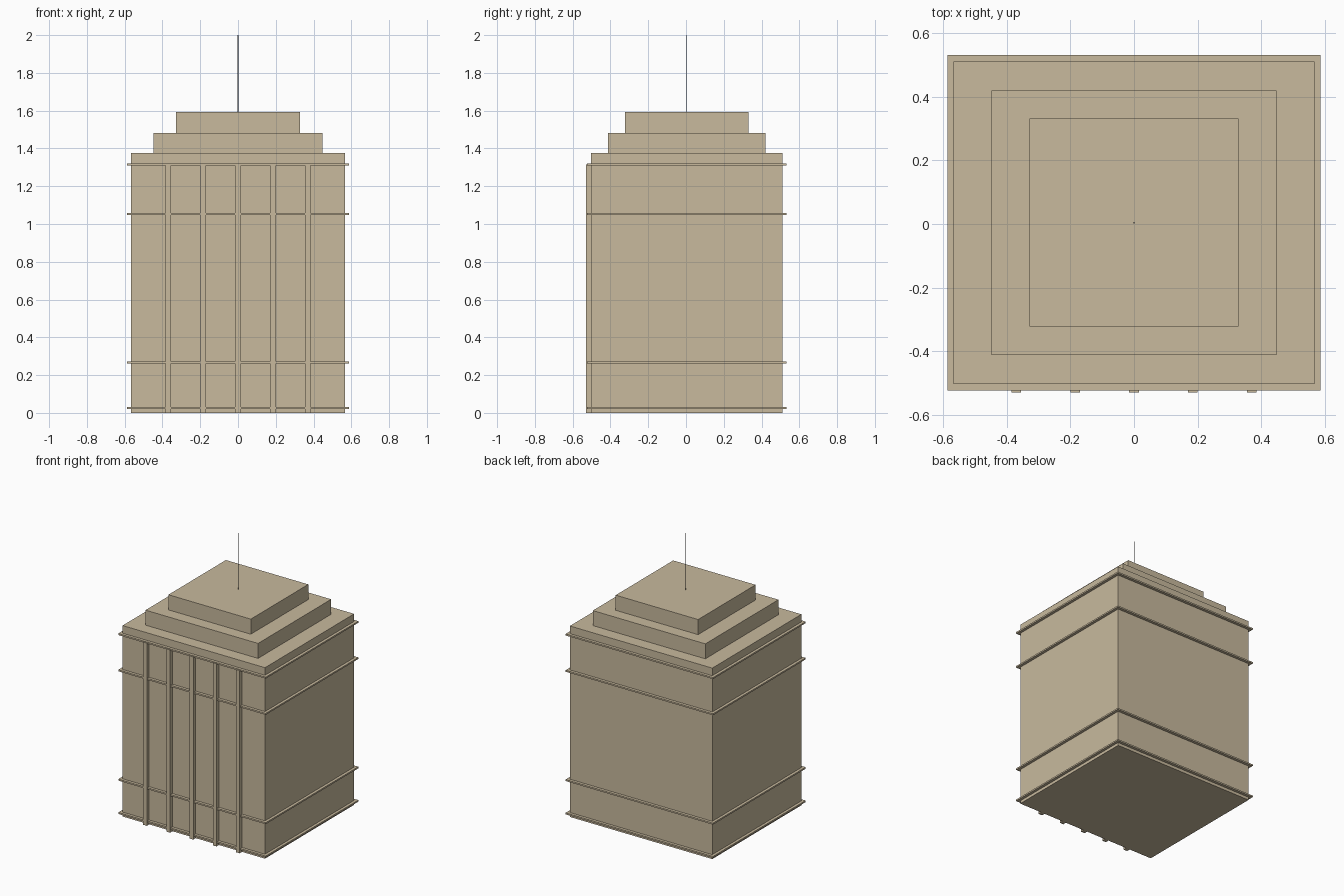
import bpy

cube = bpy.data.objects.get("Cube")
if cube:
    bpy.data.objects.remove(cube, do_unlink=True)


def make_material(name, colour):
    mat = bpy.data.materials.new(name)
    mat.use_nodes = True
    mat.diffuse_color = colour
    mat.node_tree.nodes["Principled BSDF"].inputs["Base Color"].default_value = colour
    return mat


stone = make_material("tan stone", (0.58, 0.49, 0.34, 1))
metal = make_material("dark metal", (0.06, 0.06, 0.06, 1))

CENTRE_Y = 0.004   # the pilasters shift the tower slightly backwards


def block(name, width, depth, bottom, top, x=0, y=CENTRE_Y):
    """Axis-aligned box between two heights."""
    bpy.ops.mesh.primitive_cube_add(size=1, location=(x, y, (bottom + top) / 2))
    obj = bpy.context.object
    obj.name = name
    obj.scale = (width, depth, top - bottom)
    bpy.ops.object.transform_apply(location=False, rotation=False, scale=True)
    obj.data.materials.append(stone)
    return obj


# Main shaft and stepped crown
block("tower_body", 1.134, 1.014, 0, 1.375)
block("lower_setback", 0.896, 0.832, 1.375, 1.483)
block("upper_setback", 0.656, 0.654, 1.483, 1.592)

# Thin ledges wrapping all four sides
for i, z in enumerate((0.021, 0.261, 1.048, 1.309)):
    block(f"ledge_{i + 1}", 1.174, 1.055, z, z + 0.011)

# Vertical pilasters on the front only
body_front = CENTRE_Y - 1.014 / 2
pilaster_front = -0.53
for i in range(5):
    block(f"front_pilaster_{i + 1}", 0.03, body_front - pilaster_front, 0, 1.315,
          x=(i - 2) * 0.185, y=(body_front + pilaster_front) / 2)

# Roof mast
bpy.ops.mesh.primitive_cylinder_add(vertices=8, radius=0.002, depth=0.408,
                                    location=(0, CENTRE_Y, 1.796))
mast = bpy.context.object
mast.name = "roof_mast"
mast.data.materials.append(metal)
